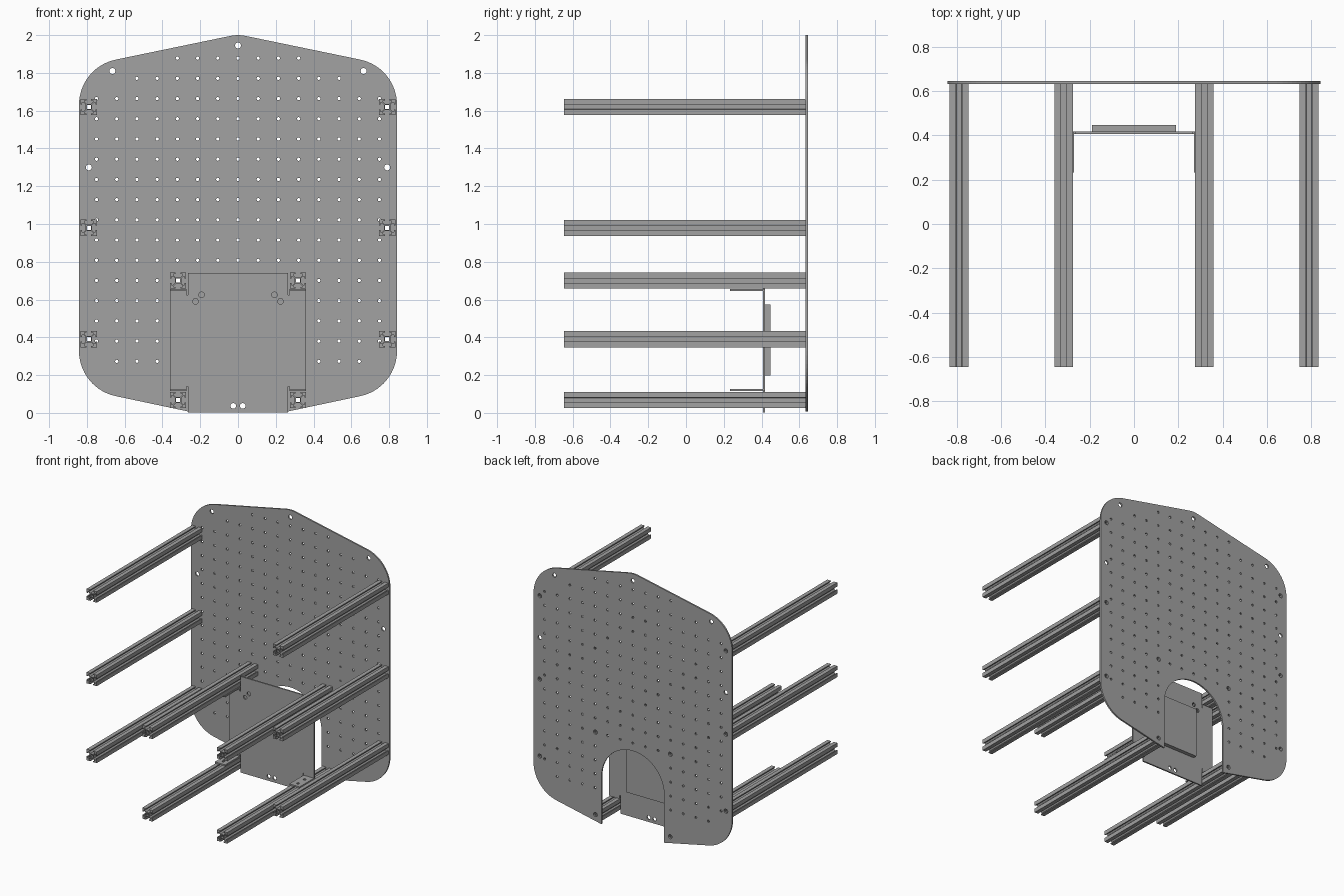
import bpy
from math import cos, sin, pi, radians
from mathutils import Vector, Matrix

cube = bpy.data.objects.get("Cube")
if cube:
    bpy.data.objects.remove(cube, do_unlink=True)

grey = bpy.data.materials.new("metal grey")
grey.use_nodes = True
colour = (0.36, 0.36, 0.36, 1)
grey.diffuse_color = colour
grey.node_tree.nodes["Principled BSDF"].inputs["Base Color"].default_value = colour


def circle(x, z, r, sides=10):
    return [(x + r * cos(2 * pi * i / sides), z + r * sin(2 * pi * i / sides)) for i in range(sides)]


def rect(x0, x1, z0, z1):
    return [(x0, z0), (x1, z0), (x1, z1), (x0, z1)]


def fillet(prev, corner, nxt, r, steps=14):
    """Points of a round corner of radius r."""
    p, c, n = Vector(prev), Vector(corner), Vector(nxt)
    a, b = (p - c).normalized(), (n - c).normalized()
    half = a.angle(b) / 2
    centre = c + (a + b).normalized() * r / sin(half)
    u = c + a * r / (sin(half) / cos(half)) - centre
    v = c + b * r / (sin(half) / cos(half)) - centre
    total = u.angle(v)
    return [tuple(centre + (u * sin(total * (1 - i / steps)) + v * sin(total * i / steps)) / sin(total))
            for i in range(steps + 1)]


def sheet(name, loops, start, end, upright=True):
    """Extrude an outline with holes along y (upright) or along z."""
    curve = bpy.data.curves.new(name, "CURVE")
    curve.dimensions = "2D"
    curve.fill_mode = "BOTH"
    curve.extrude = (end - start) / 2
    for loop in loops:
        spline = curve.splines.new("POLY")
        spline.points.add(len(loop) - 1)
        for point, (x, z) in zip(spline.points, loop):
            point.co = (x, z, 0, 1)
        spline.use_cyclic_u = True
    temp = bpy.data.objects.new(name + " outline", curve)
    bpy.context.collection.objects.link(temp)
    graph = bpy.context.evaluated_depsgraph_get()
    mesh = bpy.data.meshes.new_from_object(temp.evaluated_get(graph))
    bpy.data.objects.remove(temp, do_unlink=True)
    middle = (start + end) / 2
    if upright:
        mesh.transform(Matrix.Translation((0, middle, 0)) @ Matrix.Rotation(radians(90), 4, "X"))
    else:
        mesh.transform(Matrix.Translation((0, 0, middle)))
    mesh.materials.clear()
    mesh.materials.append(grey)
    for face in mesh.polygons:
        face.use_smooth = False
        face.material_index = 0
    mesh.name = name
    obj = bpy.data.objects.new(name, mesh)
    bpy.context.collection.objects.link(obj)
    return obj


front, plate_front, back = -0.645, 0.633, 0.645
rails = [(0.79, 1.62), (0.79, 0.98), (0.79, 0.39), (0.317, 0.70), (0.317, 0.068)]
arch_r, arch_z = 0.266, 0.375

# Back plate: half outline from the apex down to the arch, then mirrored
apex, shoulder, hip, foot = (0, 2.004), (0.842, 1.83), (0.842, 0.13), (arch_r, 0.008)
half = fillet((-shoulder[0], shoulder[1]), apex, shoulder, 0.2, 8)[4:]
half += fillet(apex, shoulder, hip, 0.245)
half += fillet(shoulder, hip, foot, 0.245)
half.append(foot)
half += [(arch_r * cos(pi * i / 32), arch_z + arch_r * sin(pi * i / 32)) for i in range(17)]
half[0], half[-1] = (0, half[0][1]), (0, half[-1][1])
outline = half + [(-x, z) for x, z in reversed(half[1:-1])]

# Large fixing holes
large = [(0, 1.945)]
for side in (1, -1):
    large += [(side * x, z) for x, z in rails + [(0.665, 1.81), (0.79, 1.30)]]
loops = [outline] + [circle(x, z, 0.016, 14) for x, z in large]

# Grid of small holes, kept clear of the edge, arch and large holes
pitch = 0.107
for row in range(16):
    for col in range(-7, 8):
        x, z = col * pitch, 0.273 + row * pitch
        near_edge = 2.004 - 0.207 * abs(x) - z < 0.05 or (z > 1.7 and abs(x) > 0.6)
        low_corner = z < 0.3 and abs(x) > 0.7
        in_arch = abs(x) < arch_r + 0.03 and (z < arch_z or Vector((x, z - arch_z)).length < arch_r + 0.045)
        blocked = any(Vector((x - a, z - b)).length < 0.032 for a, b in large)
        if not (near_edge or low_corner or in_arch or blocked):
            loops.append(circle(x, z, 0.009, 8))
sheet("back_plate", loops, plate_front, back)

# Slotted rails: one quarter of the section, turned four times
mm = 0.00425
quarter = [(3.9, 2.8), (6.6, 5.5), (8.2, 5.5), (8.2, 3), (10, 3), (10, 10)]
quarter += [(z, x) for x, z in reversed(quarter[:-1])]
section = []
for turn in range(4):
    for x, z in quarter:
        for _ in range(turn):
            x, z = -z, x
        section.append((x * mm, z * mm))
bore = rect(-2.5 * mm, 2.5 * mm, -2.5 * mm, 2.5 * mm)
for side, label in ((1, "left"), (-1, "right")):
    for number, (x, z) in enumerate(rails, 1):
        rail = sheet(f"{label}_rail_{number}", [section, bore], front, plate_front)
        rail.location = (side * x, 0, z)

# Inner panel with corner notches and relief slits
panel_half = [(0.265, 0.003), (0.265, 0.14), (0.272, 0.14), (0.272, 0.115), (0.36, 0.115),
              (0.36, 0.655), (0.272, 0.655), (0.272, 0.625), (0.265, 0.625), (0.265, 0.74)]
panel = panel_half + [(-x, z) for x, z in reversed(panel_half)]
holes = []
for side in (1, -1):
    for x, z in ((0.193, 0.625), (0.225, 0.59), (0.025, 0.037)):
        holes.append(circle(side * x, z, 0.015, 14))
sheet("inner_panel", [panel] + holes, 0.407, 0.418)

# Folded flanges
for side, label in ((1, "left"), (-1, "right")):
    for level, z in (("upper", 0.644), ("lower", 0.115)):
        x0, x1 = sorted((side * 0.272, side * 0.36))
        bolts = [circle(side * 0.317, y, 0.011) for y in (0.275, 0.355)]
        sheet(f"{label}_{level}_flange", [rect(x0, x1, 0.233, 0.41)] + bolts, z, z + 0.011, False)

# Raised block on the rear of the panel
sheet("rear_block", [rect(-0.19, 0.19, 0.197, 0.575)], 0.418, 0.447)
